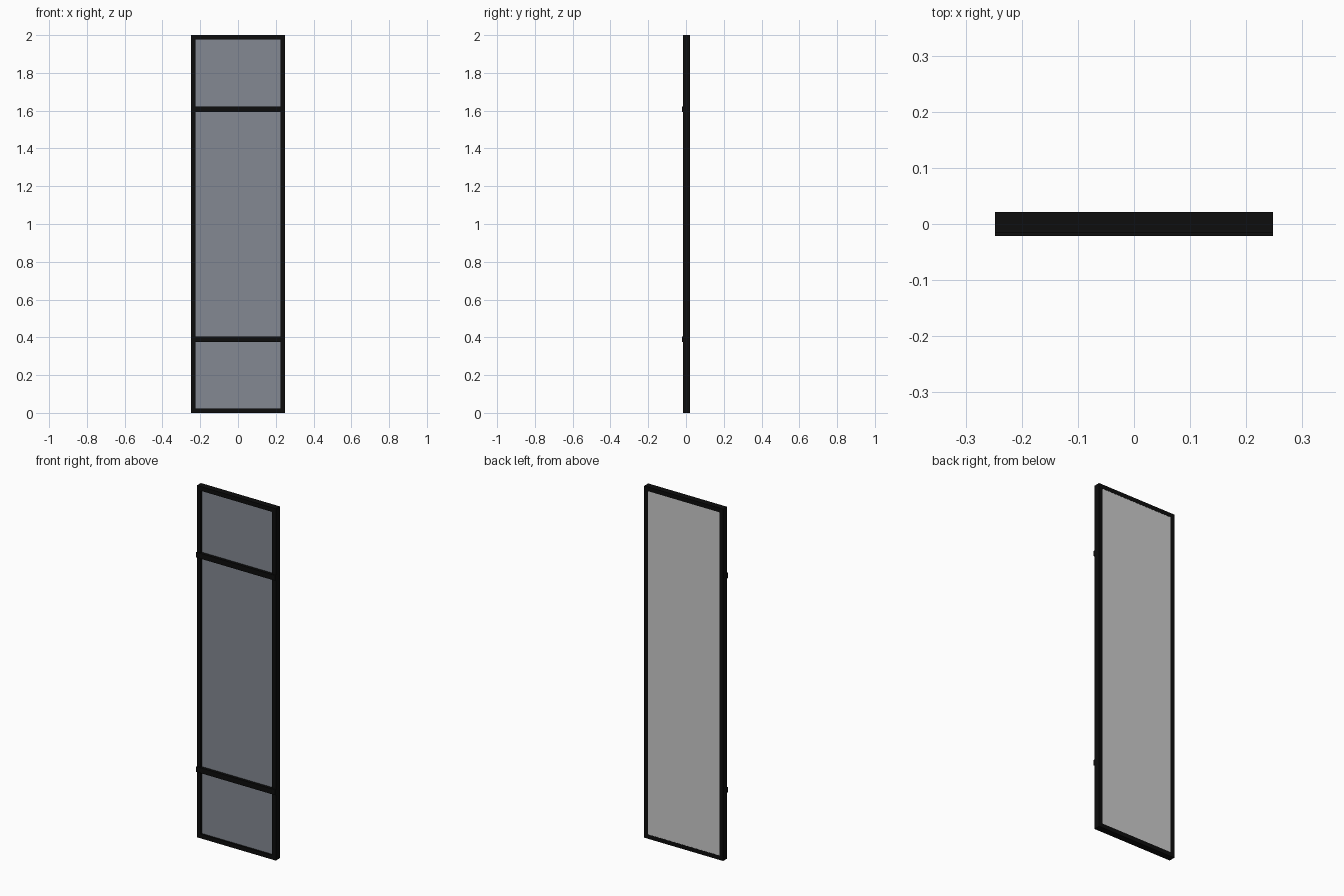
import bpy

if "Cube" in bpy.data.objects:
    bpy.data.objects.remove(bpy.data.objects["Cube"])

W, H = 0.248, 2.0          # half width, height
FRONT, BACK = -0.015, 0.021
BORDER = 0.024


def material(name, rgb):
    m = bpy.data.materials.new(name)
    m.diffuse_color = (*rgb, 1)
    m.use_nodes = True
    m.node_tree.nodes["Principled BSDF"].inputs["Base Color"].default_value = m.diffuse_color
    return m


def box(name, x, y, z, mat=None):
    """Axis-aligned box from (min, max) ranges."""
    bpy.ops.mesh.primitive_cube_add(
        size=1, location=[(a + b) / 2 for a, b in (x, y, z)])
    ob = bpy.context.object
    ob.name = name
    ob.scale = [b - a for a, b in (x, y, z)]
    bpy.ops.object.transform_apply(location=False, rotation=False, scale=True)
    if mat:
        ob.data.materials.append(mat)
    return ob


black = material("black_metal", (0.004, 0.004, 0.004))
tint = material("tinted_glass", (0.23, 0.25, 0.29))

# Outer frame: two stiles, with rails fitted between them
inner = W - BORDER
for side, x in (("left", (-W, -inner)), ("right", (inner, W))):
    box(side + "_stile", x, (FRONT, BACK), (0, H), black)
for end, z in (("bottom", (0, BORDER)), ("top", (H - BORDER, H))):
    box(end + "_rail", (-inner, inner), (FRONT, BACK), z, black)

# Glass pane recessed at the front, grey backing almost flush at the back
opening = (BORDER, H - BORDER)
box("glass_pane", (-inner, inner), (-0.004, 0.010), opening, tint)
box("back_panel", (-inner, inner), (0.010, BACK - 0.001), opening)

# Crossbars standing slightly proud of the frame front
for name, z in (("lower_crossbar", 0.389), ("upper_crossbar", 1.608)):
    box(name, (-W, W), (-0.021, -0.004), (z - 0.015, z + 0.015), black)
